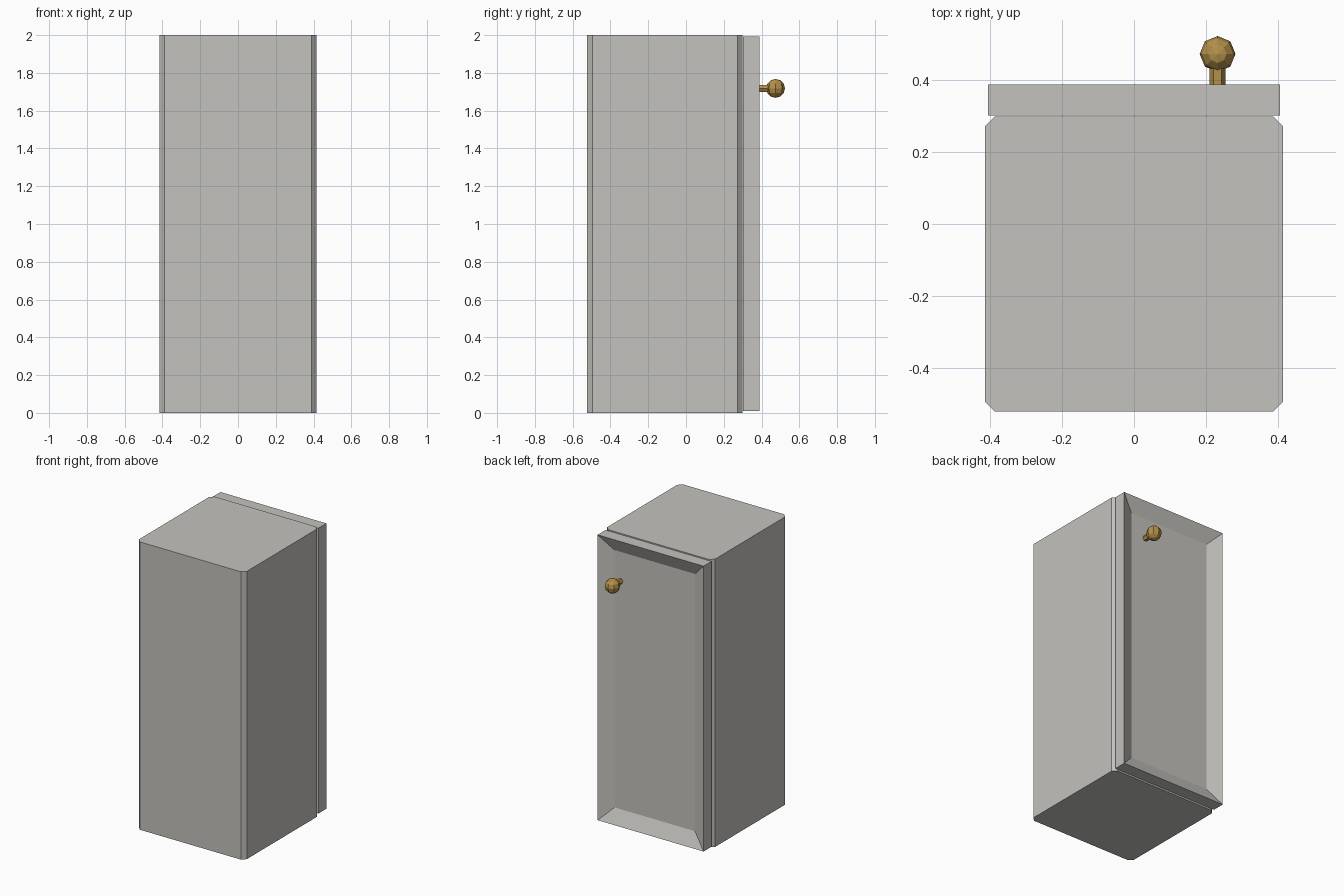
import bpy, bmesh, math
from mathutils import Matrix, Vector

if "Cube" in bpy.data.objects:
    bpy.data.objects.remove(bpy.data.objects["Cube"])


def material(name, rgb):
    m = bpy.data.materials.new(name)
    m.diffuse_color = (*rgb, 1)
    m.use_nodes = True
    m.node_tree.nodes["Principled BSDF"].inputs["Base Color"].default_value = m.diffuse_color
    return m


grey = material("warm grey paint", (0.55, 0.54, 0.51))
brass = material("brass", (0.45, 0.28, 0.07))


def finish(name, bm, mat):
    bmesh.ops.recalc_face_normals(bm, faces=bm.faces)
    me = bpy.data.meshes.new(name)
    bm.to_mesh(me)
    bm.free()
    me.materials.append(mat)
    ob = bpy.data.objects.new(name, me)
    bpy.context.collection.objects.link(ob)
    return ob


def box(lo, hi):
    bm = bmesh.new()
    lo, hi = Vector(lo), Vector(hi)
    size = hi - lo
    bmesh.ops.create_cube(bm, size=1, matrix=Matrix.Translation((lo + hi) / 2) @ Matrix.Diagonal((*size, 1)))
    return bm


# Cabinet body with chamfered upright edges
bm = box((-0.415, -0.523, 0), (0.415, 0.30, 2))
uprights = [e for e in bm.edges if abs(e.verts[0].co.z - e.verts[1].co.z) > 1]
bmesh.ops.bevel(bm, geom=uprights, offset=0.027, segments=1, affect='EDGES')
finish("cabinet_body", bm, grey)

# Door with a recessed centre panel
bm = box((-0.407, 0.302, 0.01), (0.407, 0.389, 1.993))
bm.normal_update()
face = max(bm.faces, key=lambda f: f.normal.y)
bmesh.ops.inset_region(bm, faces=[face], thickness=0.138)
for v in face.verts:
    v.co.y -= 0.046
finish("door", bm, grey)

# Knob stem (six sided) and ball
bm = bmesh.new()
bmesh.ops.create_cone(bm, cap_ends=True, segments=6, radius1=0.022, radius2=0.022, depth=0.07,
                      matrix=Matrix.Translation((0.233, 0.422, 1.718)) @ Matrix.Rotation(math.pi / 2, 4, 'X')
                      @ Matrix.Rotation(math.pi / 6, 4, 'Z'))
finish("knob_stem", bm, brass)

bm = bmesh.new()
bmesh.ops.create_uvsphere(bm, u_segments=8, v_segments=6, radius=0.05,
                          matrix=Matrix.Translation((0.233, 0.474, 1.718)))
finish("knob_ball", bm, brass)
